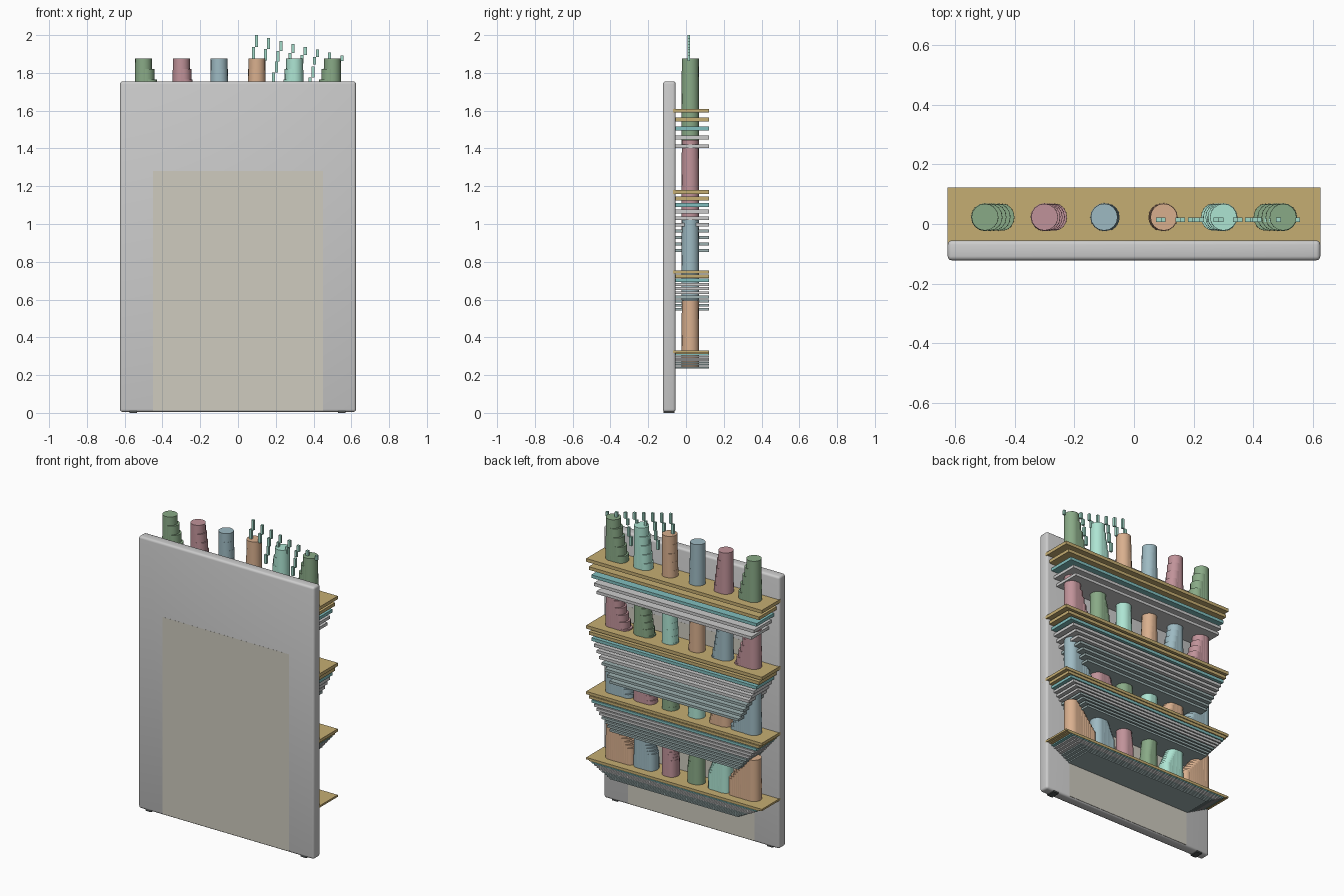
import bpy, bmesh, math
from mathutils import Matrix, Vector

if "Cube" in bpy.data.objects:
    bpy.data.objects.remove(bpy.data.objects["Cube"])


def mat(name, r, g, b):
    m = bpy.data.materials.new(name)
    m.diffuse_color = (r, g, b, 1)
    m.use_nodes = True
    m.node_tree.nodes["Principled BSDF"].inputs["Base Color"].default_value = m.diffuse_color
    return m


WOOD = mat("wood", 0.56, 0.42, 0.17)
TEAL = mat("teal", 0.22, 0.52, 0.52)
SLATE = mat("slate", 0.34, 0.44, 0.44)
BEIGE = mat("beige", 0.62, 0.60, 0.52)
LEAF = mat("leaf", 0.36, 0.70, 0.58)
DARK = mat("dark", 0.08, 0.09, 0.09)
CUPS = [mat("green", 0.25, 0.40, 0.24), mat("pink", 0.53, 0.29, 0.32),
        mat("blue", 0.34, 0.49, 0.54), mat("orange", 0.69, 0.43, 0.27),
        mat("mint", 0.42, 0.78, 0.65)]


def finish(name, bm, material):
    me = bpy.data.meshes.new(name)
    bm.to_mesh(me)
    bm.free()
    ob = bpy.data.objects.new(name, me)
    bpy.context.collection.objects.link(ob)
    if material:
        me.materials.append(material)
    return ob


def add_box(bm, lo, hi):
    lo, hi = Vector(lo), Vector(hi)
    bmesh.ops.create_cube(bm, size=1, matrix=Matrix.Translation((lo + hi) / 2)
                          @ Matrix.Diagonal((*(hi - lo), 1)))


def box(name, lo, hi, material=None, bevel=0.0, segments=2):
    bm = bmesh.new()
    add_box(bm, lo, hi)
    if bevel:
        bmesh.ops.bevel(bm, geom=bm.edges[:], offset=bevel, segments=segments,
                        profile=0.5, affect='EDGES')
    return finish(name, bm, material)


def smooth(ob):
    bpy.ops.object.select_all(action='DESELECT')
    ob.select_set(True)
    bpy.context.view_layer.objects.active = ob
    bpy.ops.object.shade_smooth_by_angle(angle=math.radians(35))


# back panel with a flush inset sheet and two small feet
smooth(box("back_panel", (-0.625, -0.122, 0.005), (0.625, -0.055, 1.755), None, 0.014, 3))
box("panel_inset", (-0.45, -0.1225, 0.012), (0.45, -0.0545, 1.28), BEIGE)
for x in (-0.555, 0.55):
    box("foot", (x - 0.02, -0.12, 0), (x + 0.02, -0.06, 0.02), DARK)

# four shelves: each level repeats below, narrowed toward the base centre
TIERS = [(1.61, 5), (1.18, 10), (0.755, 10), (0.33, 10)]
STEP = 0.0295
for row, (top, levels) in enumerate(TIERS):
    for n in range(levels):
        s = 1 - STEP * n
        m = WOOD if n < 2 else TEAL if n == 2 else None if n < 6 else SLATE
        t = (0.021 if row < 2 else 0.018) * s
        if row == 3:
            t = 0.012 if n == 0 else 0.0075
        box("shelf_board", (-0.625 * s, -0.095, top * s - t), (0.625 * s, 0.122, top * s), m)

    # pots on the shelf, repeated with the same narrowing
    for i in range(6):
        bm = bmesh.new()
        for n in range(levels):
            s = 1 - STEP * n
            mx = Matrix.Translation(((-0.5 + 0.2 * i) * s, 0.023, (top + 0.1325) * s)) \
                @ Matrix.Diagonal((s, 1, s, 1))
            bmesh.ops.create_cone(bm, cap_ends=True, segments=16, radius1=0.047,
                                  radius2=0.045, depth=0.265, matrix=mx)
        smooth(finish("pot", bm, CUPS[(i + row) % 5]))

# sprig of thin stepped stems above the right-hand pots
bm = bmesh.new()
for k in range(8):
    x, z = 0.098 + 0.0645 * k, 2.0 - 0.0155 * k
    h = 0.064 - 0.005 * k
    for j in range(2):
        cx, zt = x - 0.016 * j, z - h * j
        add_box(bm, (cx - 0.008, 0.007, zt - h), (cx + 0.008, 0.022, zt))
for k in range(5):
    x, z = 0.205 + 0.064 * k, 1.86 - 0.009 * k
    for j in range(2):
        cx, zt = x - 0.016 * j, z - 0.058 * j
        add_box(bm, (cx - 0.008, 0.007, zt - 0.058), (cx + 0.008, 0.022, zt))
finish("stems", bm, LEAF)
